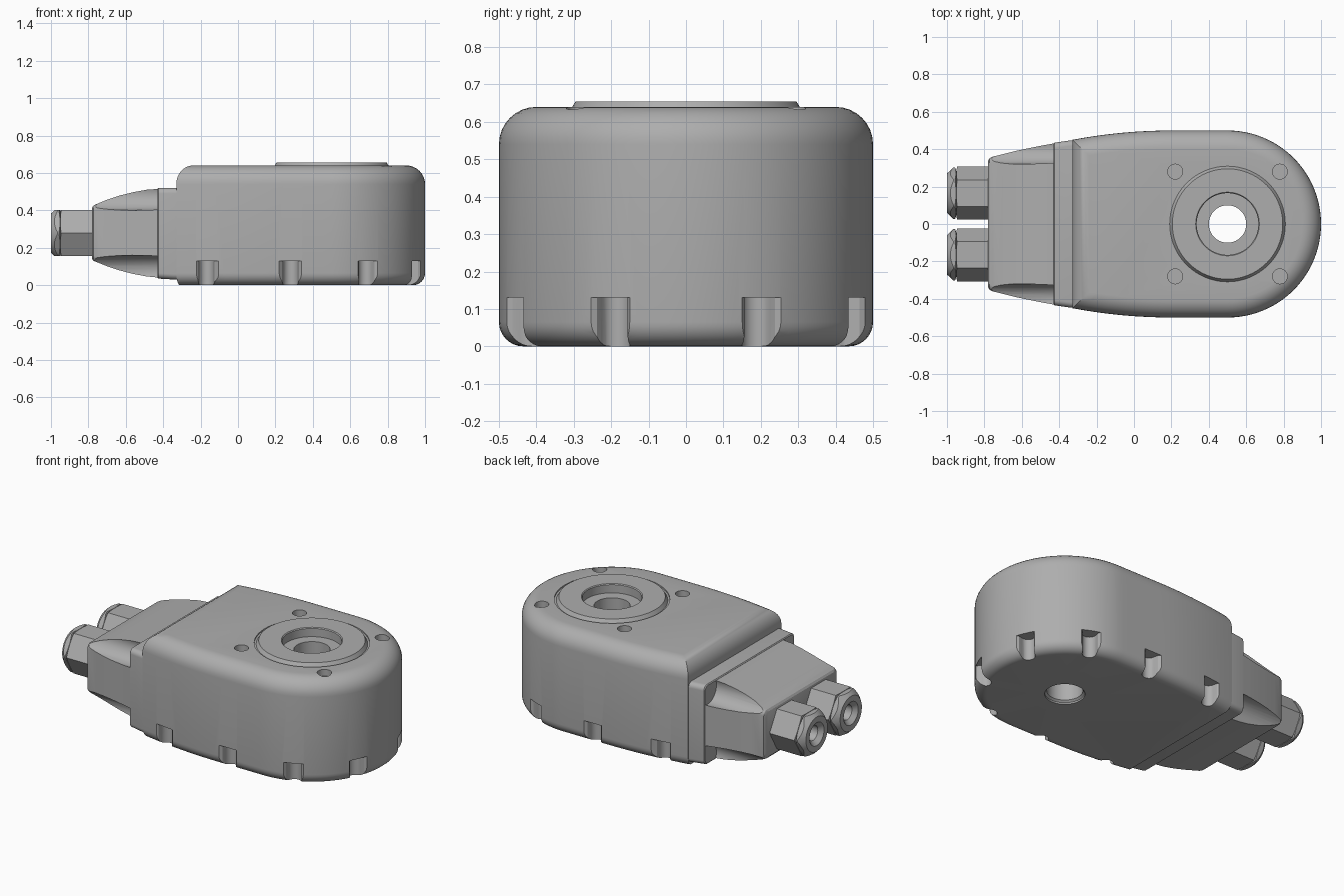
import bpy, bmesh
from math import sin, cos, pi, radians

if "Cube" in bpy.data.objects:
    bpy.data.objects.remove(bpy.data.objects["Cube"])

metal = bpy.data.materials.new("grey_metal")
GREY = (0.42, 0.42, 0.42, 1)
metal.diffuse_color = GREY
metal.use_nodes = True
metal.node_tree.nodes["Principled BSDF"].inputs["Base Color"].default_value = GREY


def loft(name, rings, closed=False):
    """Skin a list of equal point rings; cap the ends unless closed."""
    bm = bmesh.new()
    loops = [[bm.verts.new(p) for p in ring] for ring in rings]
    n = len(loops[0])
    pairs = list(zip(loops, loops[1:]))
    if closed:
        pairs.append((loops[-1], loops[0]))
    else:
        bm.faces.new(loops[0])
        bm.faces.new(loops[-1])
    for a, b in pairs:
        for i in range(n):
            j = (i + 1) % n
            bm.faces.new((a[i], a[j], b[j], b[i]))
    bmesh.ops.recalc_face_normals(bm, faces=bm.faces)
    mesh = bpy.data.meshes.new(name)
    bm.to_mesh(mesh)
    bm.free()
    mesh.materials.append(metal)
    obj = bpy.data.objects.new(name, mesh)
    bpy.context.collection.objects.link(obj)
    return obj


def lathe(name, profile, centre, axis="z", sides=64, closed=False):
    """Revolve (radius, height) points about a line parallel to z or x."""
    rings = []
    for r, h in profile:
        ring = []
        for i in range(sides):
            a = 2 * pi * i / sides
            u, v = centre[0] + r * cos(a), centre[1] + r * sin(a)
            ring.append((u, v, h) if axis == "z" else (h, u, v))
        rings.append(ring)
    return loft(name, rings, closed)


def boolean(obj, cutters, operation="DIFFERENCE"):
    """Apply cutters to obj, then delete them."""
    for c in cutters:
        c.hide_render = True
        mod = obj.modifiers.new("cut", "BOOLEAN")
        mod.operation, mod.solver, mod.object = operation, "EXACT", c
    bpy.context.view_layer.update()
    graph = bpy.context.evaluated_depsgraph_get()
    mesh = bpy.data.meshes.new_from_object(obj.evaluated_get(graph))
    obj.modifiers.clear()
    obj.data = mesh
    for c in cutters:
        bpy.data.objects.remove(c)


# Housing: straight back end, gently bowed sides, round nose
BACK, CX, R, TOP = -0.33, 0.5, 0.5, 0.64


def side_y(x):
    return R - 0.05 * (max(0, 0.2 - x) / 0.53) ** 2


def outline(inset, back_inset, z):
    x0 = BACK + back_inset
    xs = [x0 + (CX - x0) * i / 16 for i in range(16)]
    lower = [(x, inset - side_y(x), z) for x in xs]
    nose = [(CX + (R - inset) * cos(a), (R - inset) * sin(a), z)
            for a in (pi * (i / 48 - 0.5) for i in range(49))]
    upper = [(x, side_y(x) - inset, z) for x in reversed(xs)]
    return lower + nose + upper


rings = []
steps = [i * pi / 16 for i in range(9)]
for a in steps:
    k = 1 - sin(a)
    rings.append(outline(0.065 * k, 0.02 * k, 0.065 * (1 - cos(a))))
for a in steps:
    k = 0.1 * (1 - cos(a))
    rings.append(outline(k, 0.9 * k, TOP - 0.1 + 0.1 * sin(a)))
housing = loft("housing", rings)

# Bore, bearing seat and four shallow screw holes
cutters = [
    lathe("bore_cutter", [(0.112, -0.05), (0.112, 0.01), (0.1, 0.02), (0.1, 0.8)], (CX, 0)),
    lathe("seat_cutter", [(0.32, 0.6), (0.32, 0.8)], (CX, 0)),
]
for dx in (-0.28, 0.28):
    for y in (-0.28, 0.28):
        cutters.append(lathe("screw_cutter", [(0.04, 0.6), (0.04, 0.8)], (CX + dx, y), sides=24))


# Flared U-shaped notches around the lower rim
def notch(px, py, angle):
    arc = [(0.04 * cos(t), 0.035 + 0.04 * sin(t)) for t in (pi * i / 12 for i in range(13))]
    shape = [(0.1, -0.06), (0.065, -0.005), (0.045, 0.015)] + arc
    shape += [(-0.045, 0.015), (-0.065, -0.005), (-0.1, -0.06)]
    c, s = cos(angle), sin(angle)
    return loft("notch_cutter", [[(px - v * c - u * s, py - v * s + u * c, z) for u, v in shape]
                                 for z in (-0.05, 0.13)])


for sign in (-1, 1):
    for deg in (24, 67):
        a = sign * radians(deg)
        cutters.append(notch(CX + R * cos(a), R * sin(a), a))
    for x in (-0.17, 0.28):
        cutters.append(notch(x, sign * side_y(x), sign * pi / 2))
boolean(housing, cutters)

# Raised bearing ring with a groove around it
bearing_ring = lathe("bearing_ring", [
    (0.165, 0.595), (0.165, 0.65), (0.17, 0.655), (0.295, 0.655),
    (0.309, 0.632), (0.322, 0.632), (0.322, 0.595)], (CX, 0), sides=96, closed=True)


# Rounded rectangle section across x
def section(x, w, lo, hi, r=0.03):
    pts = []
    corners = ((w - r, hi - r), (r - w, hi - r), (r - w, lo + r), (w - r, lo + r))
    for q, (cy, cz) in enumerate(corners):
        for i in range(7):
            a = (q + i / 6) * pi / 2
            pts.append((x, cy + r * cos(a), cz + r * sin(a)))
    return pts


# Terminal box flange
flange = loft("flange", [section(-0.31, 0.447, 0.03, 0.52), section(-0.34, 0.447, 0.03, 0.52),
                         section(-0.425, 0.435, 0.035, 0.52), section(-0.43, 0.43, 0.04, 0.515)])

# Tapering terminal cover with screw pockets in its corners
cover = loft("terminal_cover", [
    section(-0.42, 0.432, 0.04, 0.515), section(-0.49, 0.42, 0.047, 0.51),
    section(-0.56, 0.406, 0.06, 0.497), section(-0.63, 0.391, 0.078, 0.48),
    section(-0.70, 0.374, 0.101, 0.457), section(-0.755, 0.36, 0.123, 0.434),
    section(-0.772, 0.352, 0.13, 0.426), section(-0.78, 0.338, 0.14, 0.415)])
pockets = [lathe("pocket_cutter", [(0.085, -0.9), (0.085, -0.43)], (y, z), "x", 32)
           for y in (-0.405, 0.405) for z in (0.075, 0.485)]
boolean(cover, pockets)

# Two hexagonal cable glands with chamfered, dished ends
glands = []
for side, y in (("left", 0.165), ("right", -0.165)):
    gland = lathe("cable_gland_" + side, [(0.1415, -1.1), (0.1415, -0.76)], (y, 0.278), "x", 6)
    turned = lathe("turned_shape", [
        (0.02, -0.93), (0.045, -0.93), (0.045, -0.975), (0.07, -1.0), (0.105, -1.0),
        (0.138, -0.966), (0.138, -0.957), (0.118, -0.95), (0.15, -0.945), (0.15, -0.77)],
        (y, 0.278), "x", 48)
    boolean(gland, [turned], "INTERSECT")
    glands.append(gland)

# Smooth curved surfaces, crisp edges
bpy.ops.object.select_all(action="DESELECT")
for obj in [housing, bearing_ring, flange, cover] + glands:
    obj.select_set(True)
bpy.context.view_layer.objects.active = housing
bpy.ops.object.shade_smooth_by_angle(angle=radians(28))
